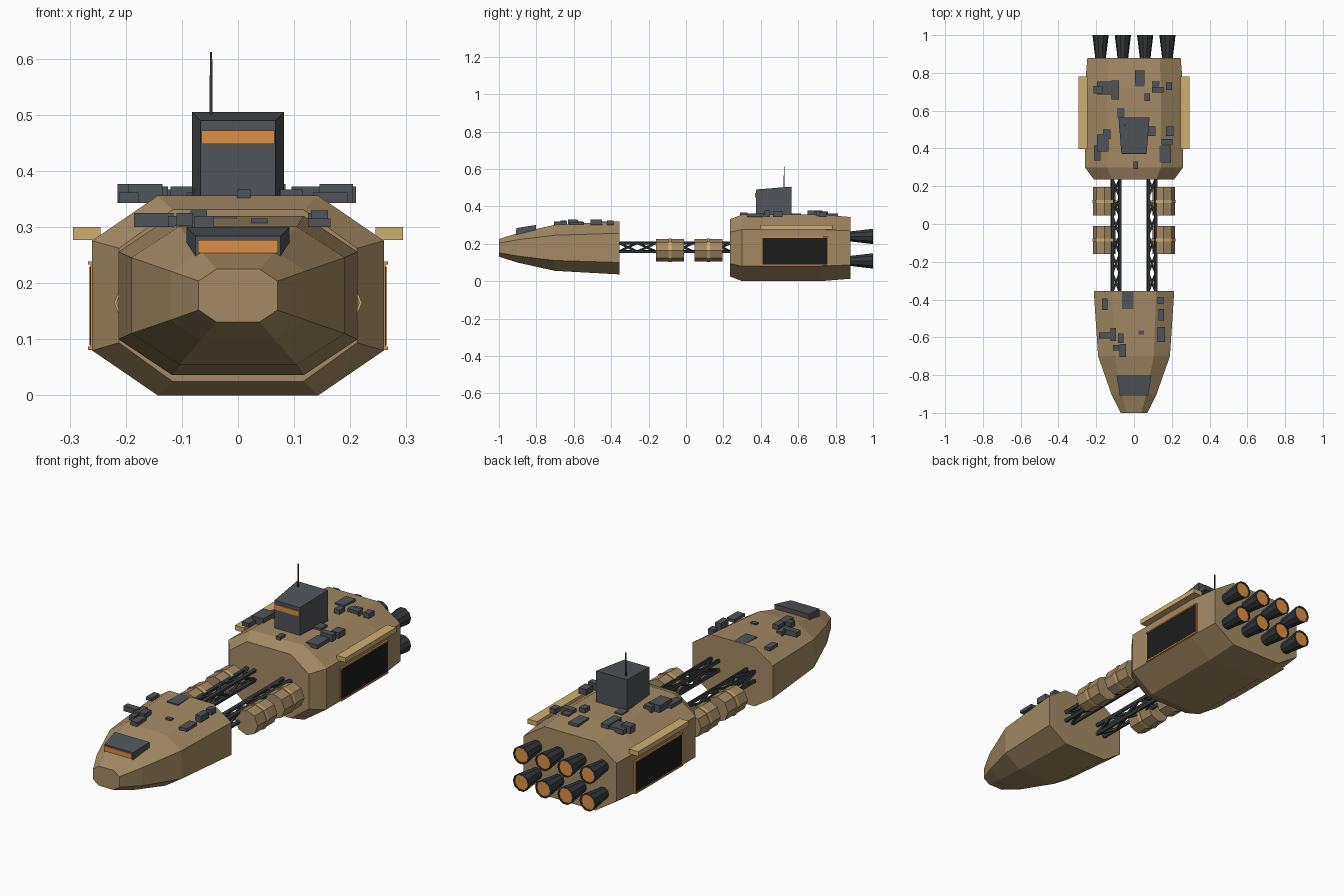
import bpy, bmesh, math
from mathutils import Vector

if "Cube" in bpy.data.objects:
    bpy.data.objects.remove(bpy.data.objects["Cube"])


def material(name, rgb):
    m = bpy.data.materials.new(name)
    m.diffuse_color = (*rgb, 1)
    m.use_nodes = True
    m.node_tree.nodes["Principled BSDF"].inputs["Base Color"].default_value = m.diffuse_color
    return m


TAN = material("hull_tan", (0.37, 0.26, 0.13))
GREY = material("deck_grey", (0.08, 0.088, 0.1))
DARK = material("dark_metal", (0.035, 0.04, 0.045))
BLACK = material("bay_black", (0.012, 0.012, 0.012))
GOLD = material("gold_trim", (0.62, 0.43, 0.16))
ORANGE = material("orange_glow", (0.74, 0.28, 0.06))


def finish(name, bm, mat):
    bmesh.ops.recalc_face_normals(bm, faces=bm.faces)
    me = bpy.data.meshes.new(name)
    bm.to_mesh(me)
    bm.free()
    me.materials.append(mat)
    ob = bpy.data.objects.new(name, me)
    bpy.context.collection.objects.link(ob)
    return ob


def add_loft(bm, rings):
    """Skin a list of equal-length point rings and cap both ends."""
    vs = [[bm.verts.new(p) for p in r] for r in rings]
    n = len(vs[0])
    for a, b in zip(vs, vs[1:]):
        for i in range(n):
            bm.faces.new((a[i], a[(i + 1) % n], b[(i + 1) % n], b[i]))
    bm.faces.new(vs[0])
    bm.faces.new(vs[-1])


def loft(name, rings, mat):
    bm = bmesh.new()
    add_loft(bm, rings)
    return finish(name, bm, mat)


def add_box(bm, x0, x1, y0, y1, z0, z1):
    add_loft(bm, [[(x0, y, z0), (x1, y, z0), (x1, y, z1), (x0, y, z1)] for y in (y0, y1)])


def box(name, x0, x1, y0, y1, z0, z1, mat):
    bm = bmesh.new()
    add_box(bm, x0, x1, y0, y1, z0, z1)
    return finish(name, bm, mat)


def circle(x, y, z, r, n=8):
    return [(x + r * math.cos(2 * math.pi * i / n), y, z + r * math.sin(2 * math.pi * i / n))
            for i in range(n)]


def add_rod(bm, a, b, r):
    a, b = Vector(a), Vector(b)
    d = (b - a).normalized()
    u = d.cross(Vector((0.3, 0, 1))).normalized()
    v = d.cross(u)
    offs = [u * r + v * r, v * r - u * r, -u * r - v * r, u * r - v * r]
    add_loft(bm, [[p + o for o in offs] for p in (a, b)])


def octagon(y, w, h, c=0.178, k=0.55):
    return [(x, y, c + z) for x, z in
            ((w * k, h), (w, h * k), (w, -h * k), (w * k, -h),
             (-w * k, -h), (-w, -h * k), (-w, h * k), (-w * k, h))]


# Two octagonal hulls: (y, half width, half height)
loft("bow_hull", [octagon(*s) for s in
     ((-1, 0.07, 0.047), (-0.9, 0.12, 0.079), (-0.7, 0.19, 0.123), (-0.355, 0.213, 0.142))], TAN)
loft("stern_hull", [octagon(*s) for s in
     ((0.235, 0.212, 0.153), (0.3, 0.26, 0.178), (0.72, 0.26, 0.178), (0.88, 0.247, 0.165))], TAN)

# Twin lattice trusses joining the hulls
for side, label in ((-1, "left"), (1, "right")):
    bm = bmesh.new()
    xs, zs = (side * 0.075, side * 0.115), (0.158, 0.204)
    for x in xs:
        for z in zs:
            add_rod(bm, (x, -0.37, z), (x, 0.25, z), 0.007)
    for i in range(6):
        y0, y1 = -0.36 + i * 0.1, -0.26 + i * 0.1
        for j in (0, 1):
            s, e = (i + j) % 2, (i + j + 1) % 2
            add_rod(bm, (xs[j], y0, zs[s]), (xs[j], y1, zs[e]), 0.005)
            add_rod(bm, (xs[s], y0, zs[j]), (xs[e], y1, zs[j]), 0.005)
    finish(label + "_truss", bm, DARK)

    # Cargo tanks with gold bands
    for n, y in enumerate((-0.085, 0.12)):
        tag = f"{label}_tank_{n + 1}"
        loft(tag, [circle(side * 0.157, y + d, 0.165, 0.06) for d in (-0.075, 0.075)], TAN)
        loft(tag + "_band", [circle(side * 0.157, y + d, 0.165, 0.064)
                             for d in (-0.008, 0.008)], GOLD)

    # Side bay, its glowing trim and the gold fin above
    def side_box(name, a, b, *rest):
        box(f"{label}_{name}", *sorted((side * a, side * b)), *rest)
    side_box("bay_door", 0.24, 0.265, 0.41, 0.757, 0.089, 0.23, BLACK)
    for n, z in (("lower", 0.081), ("upper", 0.233)):
        side_box(n + "_bay_trim", 0.25, 0.267, 0.404, 0.763, z, z + 0.006, ORANGE)
    for n, y in (("front", 0.404), ("rear", 0.757)):
        side_box(n + "_bay_trim", 0.25, 0.263, y, y + 0.006, 0.083, 0.237, ORANGE)
    side_box("fin", 0.245, 0.294, 0.397, 0.782, 0.277, 0.3, GOLD)

# Eight engine bells with glowing ends
for i in range(4):
    for z in (0.108, 0.239):
        x = -0.177 + i * 0.118
        loft("engine_bell", [circle(x, 0.86, z, 0.026, 10), circle(x, 1.0, z, 0.043, 10),
                             circle(x, 1.0, z, 0.036, 10), circle(x, 0.99, z, 0.035, 10)], DARK)
        loft("engine_glow", [circle(x, 0.985, z, 0.035, 10), circle(x, 0.996, z, 0.036, 10)], ORANGE)


# Command tower and bow bridge: wedge blocks flaring toward the rear
def wedge(name, front, back):
    loft(name, [[(-w, y, z0), (w, y, z0), (w, y, z1), (-w, y, z1)]
                for w, y, z0, z1 in (front, back)], GREY)


wedge("command_tower", (0.067, 0.374, 0.345, 0.49), (0.082, 0.565, 0.345, 0.505))
box("tower_window", -0.065, 0.065, 0.37, 0.38, 0.448, 0.472, ORANGE)
wedge("bow_bridge", (0.076, -0.905, 0.248, 0.284), (0.092, -0.803, 0.255, 0.3))
box("bridge_window", -0.071, 0.071, -0.909, -0.895, 0.254, 0.277, ORANGE)
loft("antenna", [[(-0.048 + r * c, 0.525 + r * s, z) for c, s in ((1, 1), (-1, 1), (-1, -1), (1, -1))]
                 for z, r in ((0.49, 0.003), (0.612, 0.002))], DARK)

# Deck machinery: (x, y, width, length) in hundredths
STERN = [(3, 77, 5, 8.5), (-15.5, 72, 8, 7), (-10, 71, 4, 10), (-19, 71, 5, 4),
         (11.5, 74, 4, 3), (18.5, 73, 3, 4), (12.5, 71, 6, 3), (7, 67, 3, 4),
         (-7, 59, 4, 5), (-6, 53, 4, 4), (-14.5, 47.5, 4, 5), (-16.5, 43, 6, 9),
         (-19.5, 37.5, 3.5, 8), (9.5, 49, 4, 5), (19, 49, 4, 5), (17.5, 43.5, 6, 3),
         (16.5, 37, 6, 9), (1, 31, 2.4, 4)]
BOW = [(-15.5, -42.5, 3, 6), (-3.3, -40.5, 6, 9), (14, -40.5, 3, 3.5), (14.5, -48, 3, 6),
       (14.5, -58.5, 4, 8), (-11, -58.5, 3, 7), (-15, -59, 7, 3), (-7, -60.5, 3, 5),
       (3.8, -57.5, 3, 2), (-6, -67, 3.5, 7), (-9.5, -65.5, 3, 3)]
for name, parts, base, top in (("stern_machinery", STERN, 0.343, 0.362),
                               ("bow_machinery", BOW, 0.3, 0.315)):
    bm = bmesh.new()
    for i, part in enumerate(parts):
        x, y, w, l = (v / 100 for v in part)
        add_box(bm, x - w / 2, x + w / 2, y - l / 2, y + l / 2, base, top + 0.005 * (i % 4))
    finish(name, bm, GREY)
